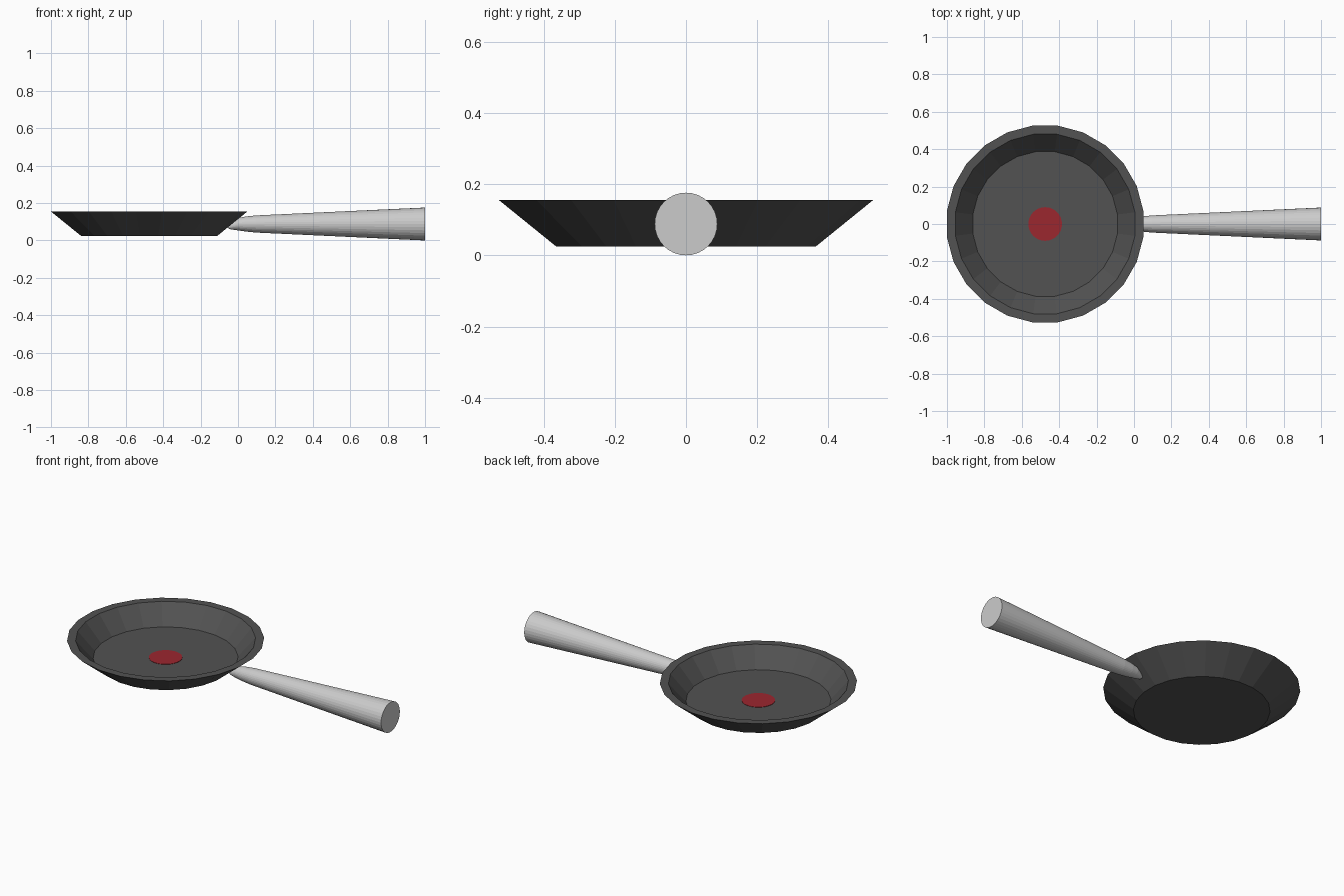
import bpy, bmesh
from math import sin, cos, tau

if "Cube" in bpy.data.objects:
    bpy.data.objects.remove(bpy.data.objects["Cube"])

PAN_X = -0.475


def loft(name, rings, sides, point, offset=0.0, color=None):
    """Skin consecutive rings and cap both ends; point(ring, angle) gives a position."""
    bm = bmesh.new()
    loops = [[bm.verts.new(point(r, tau * (i + offset) / sides)) for i in range(sides)]
             for r in rings]
    for a, b in zip(loops, loops[1:]):
        for i in range(sides):
            j = (i + 1) % sides
            bm.faces.new((a[i], a[j], b[j], b[i]))
    bm.faces.new(loops[0][::-1])
    bm.faces.new(loops[-1])
    bmesh.ops.recalc_face_normals(bm, faces=bm.faces)
    mesh = bpy.data.meshes.new(name)
    bm.to_mesh(mesh)
    bm.free()
    obj = bpy.data.objects.new(name, mesh)
    bpy.context.collection.objects.link(obj)
    if color:
        mat = bpy.data.materials.new(name + "_color")
        mat.diffuse_color = (*color, 1)
        mat.use_nodes = True
        mat.node_tree.nodes["Principled BSDF"].inputs["Base Color"].default_value = mat.diffuse_color
        mesh.materials.append(mat)
    return obj


def upright(ring, a):          # ring = (radius, z)
    r, z = ring
    return (PAN_X + r * cos(a), r * sin(a), z)


def along_x(ring, a):          # ring = (x, centre z, radius)
    x, z, r = ring
    return (x, r * cos(a), z + r * sin(a))


# Pan body: base, flared wall, flat rim, inner wall, floor
loft("pan_body", [(0.368, 0.025), (0.53, 0.155), (0.484, 0.155), (0.39, 0.047)],
     24, upright, 0.5, (0.085, 0.085, 0.085))

# Red spot on the cooking floor
loft("heat_spot", [(0.09, 0.045), (0.09, 0.049)], 32, upright, 0, (0.33, 0.02, 0.028))

# Tapered handle with a rounded nose set into the pan wall
loft("handle", [(-0.056, 0.074, 0.004), (-0.045, 0.076, 0.015), (-0.022, 0.082, 0.025),
                (0.0, 0.087, 0.033), (0.04, 0.088, 0.040), (0.1, 0.088, 0.046),
                (1.0, 0.088, 0.088)], 32, along_x)
